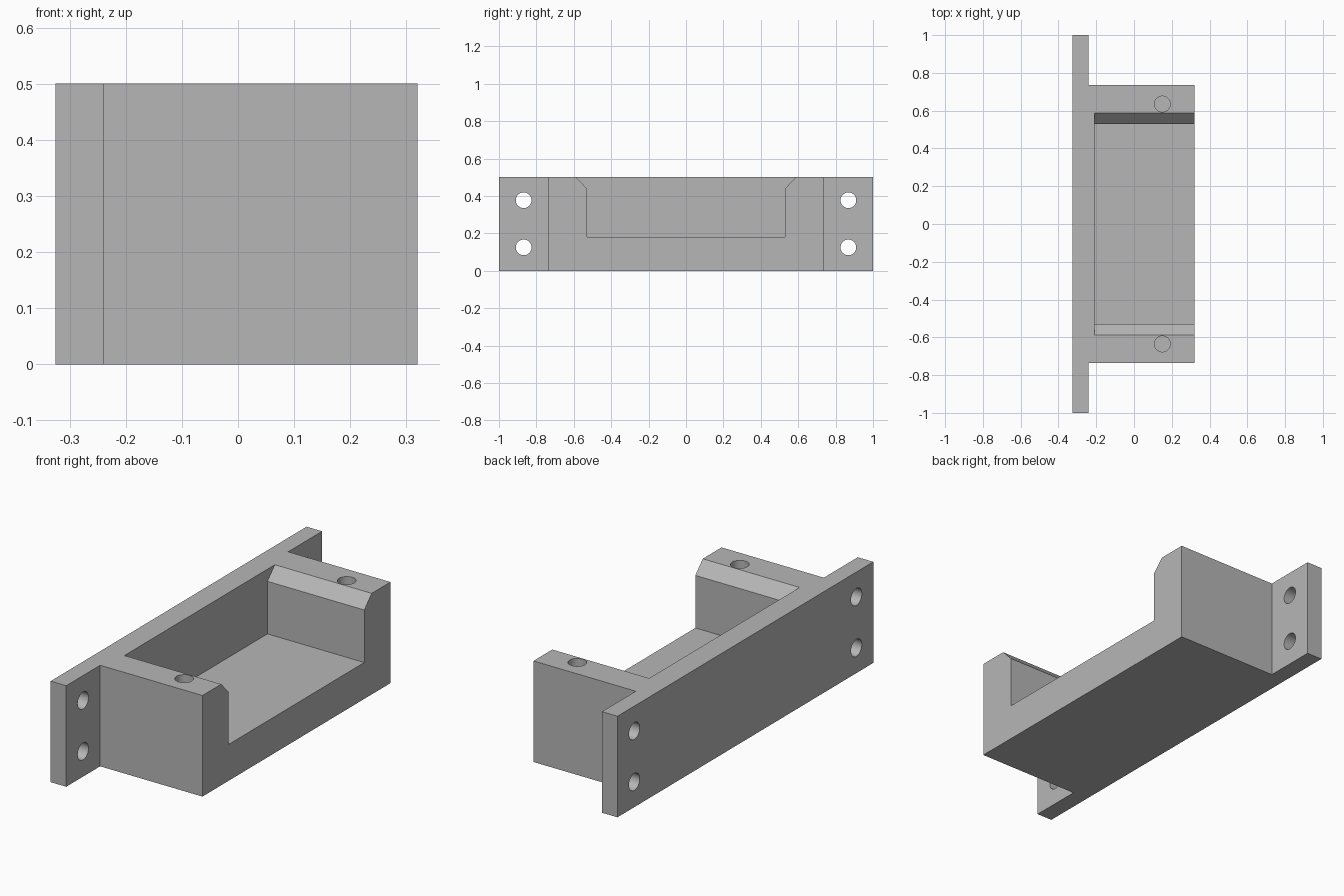
import bpy
import bmesh
from math import pi
from mathutils import Matrix, Vector

if "Cube" in bpy.data.objects:
    bpy.data.objects.remove(bpy.data.objects["Cube"], do_unlink=True)

# Main dimensions
HEIGHT = 0.5
BACK, FRONT = -0.325, 0.32      # plate back and block front in x
PLATE_FRONT = -0.24
BLOCK_Y = 0.735

grey = bpy.data.materials.new("plain grey")
grey.use_nodes = True
colour = (0.47, 0.47, 0.47, 1)
grey.diffuse_color = colour
grey.node_tree.nodes["Principled BSDF"].inputs["Base Color"].default_value = colour


def finish(name, bm):
    bmesh.ops.recalc_face_normals(bm, faces=bm.faces)
    mesh = bpy.data.meshes.new(name)
    bm.to_mesh(mesh)
    bm.free()
    mesh.materials.append(grey)
    obj = bpy.data.objects.new(name, mesh)
    bpy.context.collection.objects.link(obj)
    return obj


def prism(name, points, offset):
    """Extrude a flat outline along an offset."""
    bm = bmesh.new()
    face = bm.faces.new([bm.verts.new(p) for p in points])
    out = bmesh.ops.extrude_face_region(bm, geom=[face])
    verts = [v for v in out["geom"] if isinstance(v, bmesh.types.BMVert)]
    bmesh.ops.translate(bm, verts=verts, vec=Vector(offset))
    return finish(name, bm)


def drill(name, centre, depth, along_x=False):
    bm = bmesh.new()
    turn = Matrix.Rotation(pi / 2, 4, "Y") if along_x else Matrix()
    bmesh.ops.create_cone(bm, cap_ends=True, segments=48, radius1=0.042,
                          radius2=0.042, depth=depth,
                          matrix=Matrix.Translation(centre) @ turn)
    return finish(name, bm)


# Bracket: mounting plate and block as one T-shaped plan
half_plan = [(BACK, 1), (PLATE_FRONT, 1), (PLATE_FRONT, BLOCK_Y), (FRONT, BLOCK_Y)]
plan = half_plan + [(x, -y) for x, y in reversed(half_plan)]
bracket = prism("bracket", [(x, y, 0) for x, y in plan], (0, 0, HEIGHT))

# Pocket with chamfered upper edges, open at the top and front
half_pocket = [(0.53, 0.18), (0.53, 0.44), (0.588, HEIGHT), (0.588, HEIGHT + 0.1)]
section = half_pocket + [(-y, z) for y, z in reversed(half_pocket)]
cutters = [prism("pocket_cutter", [(-0.21, y, z) for y, z in section], (0.7, 0, 0))]

# Plate through holes and blind holes in the block top
for side in (-1, 1):
    for z in (0.125, 0.377):
        cutters.append(drill("plate_hole_cutter", (-0.28, side * 0.868, z), 0.3, True))
    cutters.append(drill("top_hole_cutter", (0.15, side * 0.635, HEIGHT), 0.6))

bpy.context.view_layer.objects.active = bracket
for cutter in cutters:
    cutter.hide_render = True
    cut = bracket.modifiers.new("cut", "BOOLEAN")
    cut.operation = "DIFFERENCE"
    cut.solver = "EXACT"
    cut.object = cutter
    bpy.ops.object.modifier_apply(modifier=cut.name)
    bpy.data.objects.remove(cutter, do_unlink=True)

# Smooth hole walls, crisp edges elsewhere
bpy.ops.object.select_all(action="DESELECT")
bracket.select_set(True)
bpy.ops.object.shade_smooth_by_angle(angle=pi / 6)
